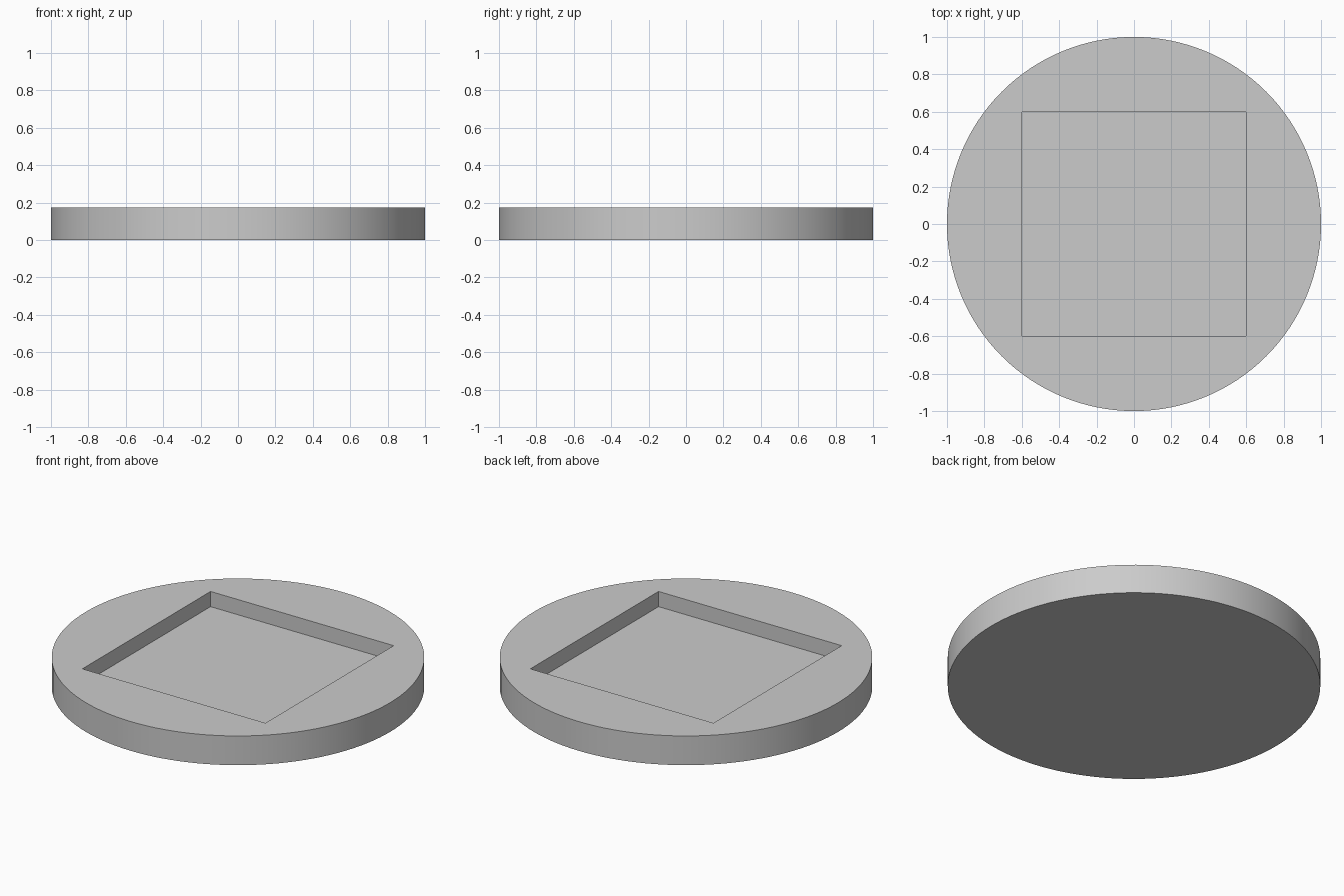
import bpy

cube = bpy.data.objects.get("Cube")
if cube:
    bpy.data.objects.remove(cube, do_unlink=True)

RADIUS, HEIGHT = 1.0, 0.173
POCKET_SIDE, POCKET_DEPTH = 1.2, 0.09

# Plain grey material
grey = bpy.data.materials.new("light_grey")
grey.use_nodes = True
colour = (0.6, 0.6, 0.6, 1)
grey.diffuse_color = colour
grey.node_tree.nodes["Principled BSDF"].inputs["Base Color"].default_value = colour

# Round disc
bpy.ops.mesh.primitive_cylinder_add(vertices=128, radius=RADIUS, depth=HEIGHT,
                                    location=(0, 0, HEIGHT / 2))
disc = bpy.context.object
disc.name = "round_base"
disc.data.materials.append(grey)

# Square pocket cutter, rising above the top face
bpy.ops.mesh.primitive_cube_add(size=1, location=(0, 0, HEIGHT))
cutter = bpy.context.object
cutter.name = "pocket_cutter"
cutter.scale = (POCKET_SIDE, POCKET_SIDE, 2 * POCKET_DEPTH)
cutter.data.materials.append(grey)

# Cut the pocket, then drop the cutter
cut = disc.modifiers.new("pocket", "BOOLEAN")
cut.operation = "DIFFERENCE"
cut.solver = "EXACT"
cut.object = cutter
bpy.ops.object.select_all(action="DESELECT")
disc.select_set(True)
bpy.context.view_layer.objects.active = disc
bpy.ops.object.modifier_apply(modifier=cut.name)
bpy.data.objects.remove(cutter, do_unlink=True)

# Smooth rim with crisp edges
bpy.ops.object.shade_smooth_by_angle(angle=0.52)
